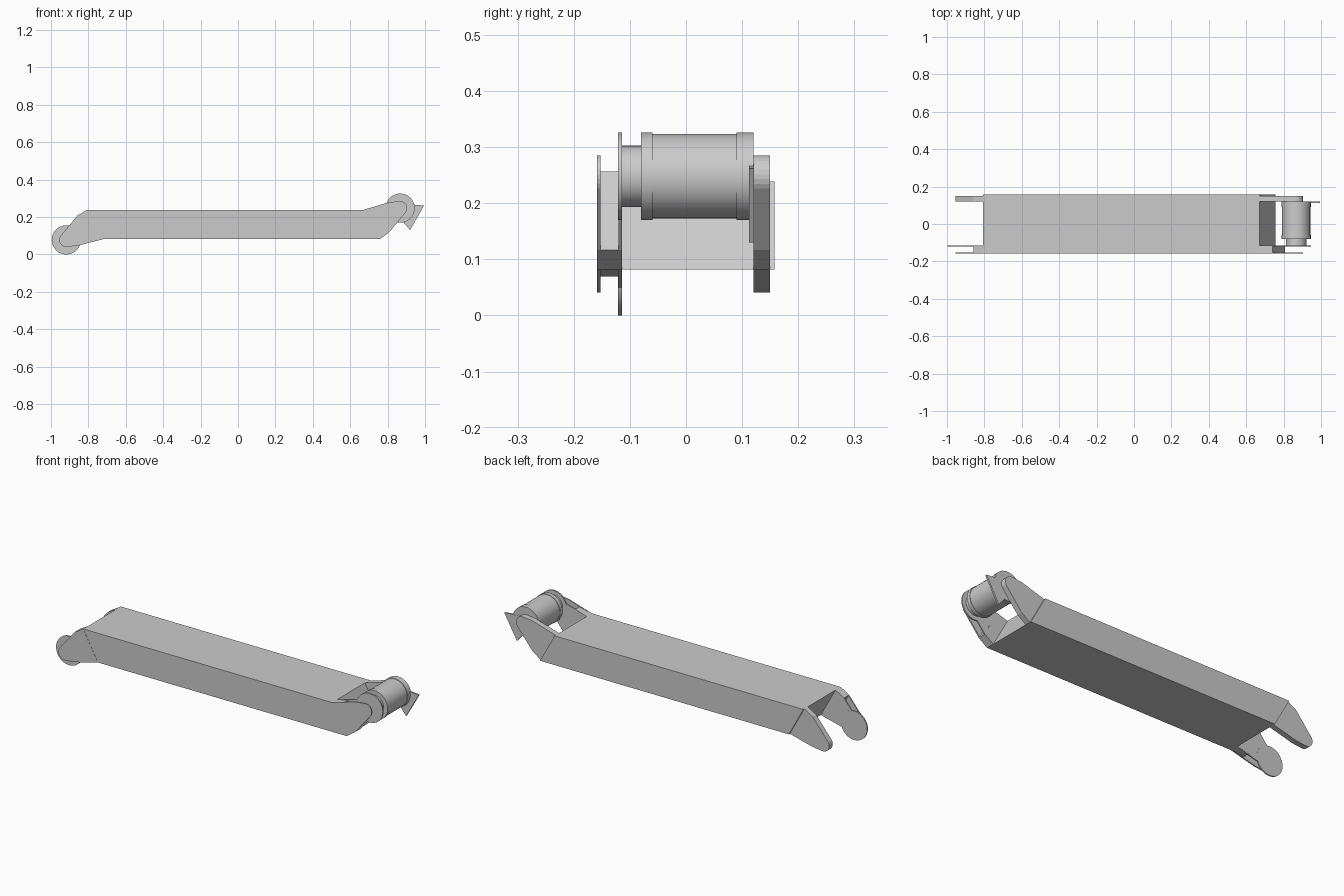
import bpy, bmesh, math
from mathutils import Vector

cube = bpy.data.objects.get("Cube")
if cube:
    bpy.data.objects.remove(cube)

grey = bpy.data.materials.new("plain_grey")
grey.use_nodes = True
grey.diffuse_color = (0.6, 0.6, 0.6, 1)
grey.node_tree.nodes["Principled BSDF"].inputs["Base Color"].default_value = (0.6, 0.6, 0.6, 1)


def prism(name, profile, y0, y1, smooth=False):
    """Extrude an x-z outline from y0 to y1."""
    bm = bmesh.new()
    face = bm.faces.new([bm.verts.new((x, y0, z)) for x, z in profile])
    ext = bmesh.ops.extrude_face_region(bm, geom=[face])
    moved = [v for v in ext["geom"] if isinstance(v, bmesh.types.BMVert)]
    bmesh.ops.translate(bm, verts=moved, vec=Vector((0, y1 - y0, 0)))
    bmesh.ops.recalc_face_normals(bm, faces=bm.faces)
    mesh = bpy.data.meshes.new(name)
    bm.to_mesh(mesh)
    bm.free()
    mesh.materials.append(grey)
    obj = bpy.data.objects.new(name, mesh)
    bpy.context.collection.objects.link(obj)
    if smooth:
        bpy.ops.object.select_all(action="DESELECT")
        obj.select_set(True)
        bpy.context.view_layer.objects.active = obj
        bpy.ops.object.shade_smooth_by_angle(angle=math.radians(30))
    return obj


def arc(cx, cz, r, start, end, n):
    angles = [math.radians(start + (end - start) * i / n) for i in range(n + 1)]
    return [(cx + r * math.cos(a), cz + r * math.sin(a)) for a in angles]


def circle(cx, cz, r, n=32):
    return arc(cx, cz, r, 0, 360, n)[:-1]


# Main beam, with parallel slanted ends
MID_X, MID_Z = -0.0255, 0.16
ROOT = [(0.67, 0.2385), (0.757, 0.0815)]


def turn(points, s):
    """Keep the points for s = 1, half-turn them about the beam centre for s = -1."""
    if s == 1:
        return points
    return [(2 * MID_X - x, 2 * MID_Z - z) for x, z in points]


prism("beam", ROOT + turn(ROOT, -1), -0.158, 0.158)

# Forked arms at both ends; the left end is the right end half-turned
TIP = {1: (0.867, 0.248), -1: (-0.918, 0.078)}
for s, side in ((1, "left"), (-1, "right")):
    tx, tz = TIP[s]
    top, bottom = turn(ROOT, s)
    rel = lambda x, z: (tx + s * x, tz + s * z)
    nose = [rel(x, z) for x, z in arc(0, 0, 0.0375, 100, -35, 10)]
    shoulder, elbow = rel(-0.06, 0.031), rel(-0.06, -0.131)
    outline = [top, shoulder] + nose + [elbow, bottom]
    prism(side + "_back_arm", outline, 0.12, 0.15)
    prism(side + "_front_arm_plate", outline, -0.159, -0.152)
    prism(side + "_inner_arm_plate", outline, -0.1205, -0.1145)
    # Thick root of the front arm, ending in a slanted step
    step = [top, rel(-0.127, 0.009), elbow, bottom]
    prism(side + "_front_arm_root", step, -0.158, -0.114)
    prism(side + "_end_disc", circle(tx, tz, 0.078), -0.121, -0.114, True)

# Roller with a narrow neck and raised rims
rx, rz = TIP[1]
for name, r, y0, y1 in (("roller_neck", 0.055, -0.115, -0.08),
                        ("roller_drum", 0.0755, -0.07, 0.1),
                        ("roller_front_rim", 0.078, -0.08, -0.06),
                        ("roller_back_rim", 0.078, 0.09, 0.12)):
    prism(name, circle(rx, rz, r), y0, y1, True)

# Pointed plate beside the back rim
prism("pointed_plate", [(0.995, 0.262), (0.92, 0.13), (0.87, 0.19), (0.87, 0.272)],
      0.112, 0.121)
